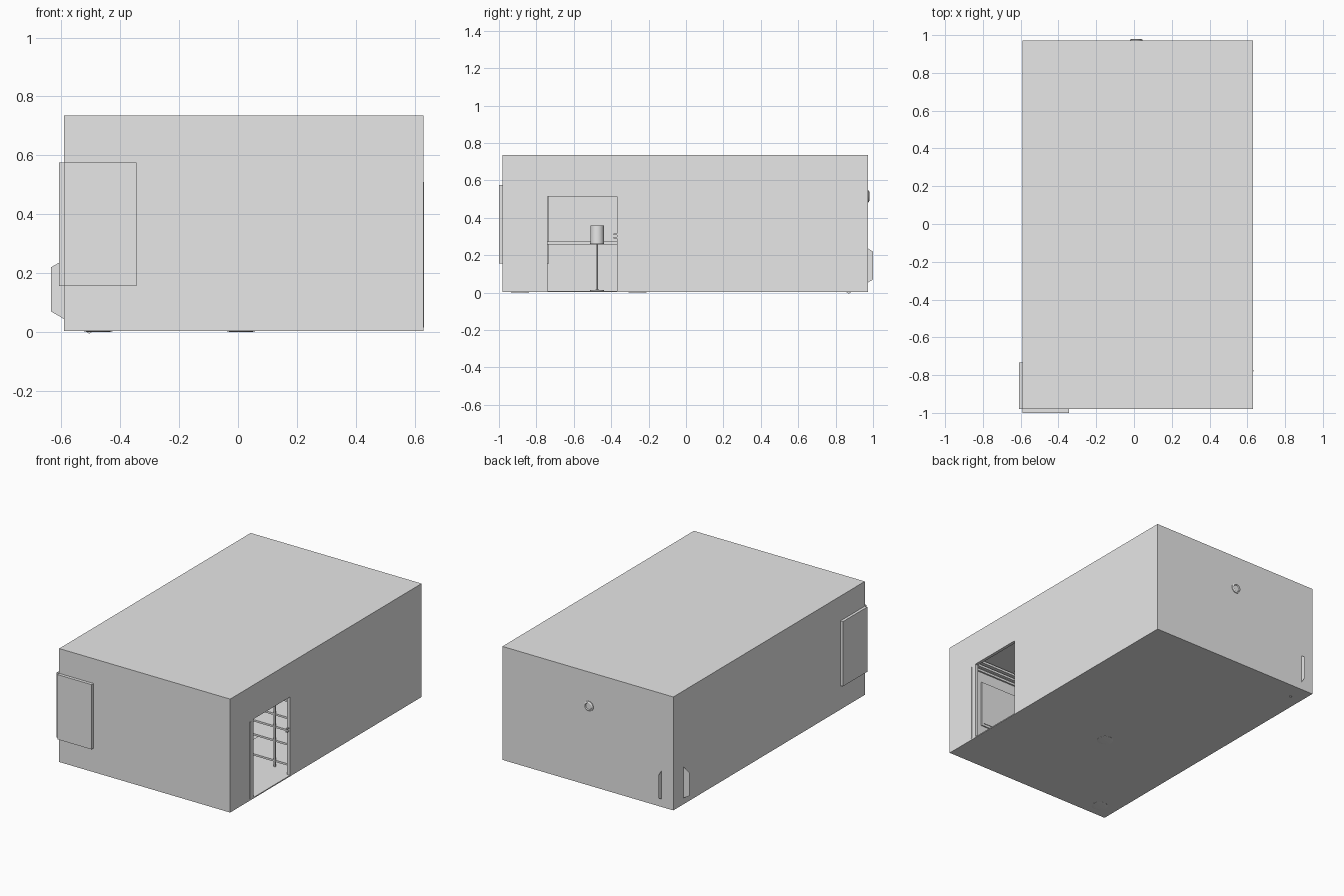
import bpy, bmesh, math
from mathutils import Matrix

old = bpy.data.objects.get("Cube")
if old:
    bpy.data.objects.remove(old, do_unlink=True)

GREY = (0.8, 0.8, 0.8, 1)
mat = bpy.data.materials.new("plain grey")
mat.use_nodes = True
mat.diffuse_color = GREY
mat.node_tree.nodes["Principled BSDF"].inputs["Base Color"].default_value = GREY


def finish(name, bm):
    mesh = bpy.data.meshes.new(name)
    bm.to_mesh(mesh)
    bm.free()
    mesh.materials.append(mat)
    ob = bpy.data.objects.new(name, mesh)
    bpy.context.collection.objects.link(ob)
    return ob


def box(name, x, y, z):
    """Box from (min, max) pairs on each axis."""
    bm = bmesh.new()
    bmesh.ops.create_cube(bm, size=1)
    for v in bm.verts:
        for i, (lo, hi) in enumerate((x, y, z)):
            v.co[i] = lo if v.co[i] < 0 else hi
    return finish(name, bm)


def round_part(name, profile, place, axis="Z"):
    """Lathe (radius, height) points around an axis."""
    bm = bmesh.new()
    verts = [bm.verts.new((r, 0, h)) for r, h in profile]
    edges = [bm.edges.new(p) for p in zip(verts, verts[1:])]
    bmesh.ops.spin(bm, geom=verts + edges, axis=(0, 0, 1), cent=(0, 0, 0),
                   angle=math.tau, steps=24)
    bmesh.ops.remove_doubles(bm, verts=bm.verts, dist=1e-5)
    bmesh.ops.recalc_face_normals(bm, faces=bm.faces)
    if axis == "Y":
        bm.transform(Matrix.Rotation(-math.pi / 2, 4, "X"))
    bm.transform(Matrix.Translation(place))
    ob = finish(name, bm)
    bpy.ops.object.select_all(action="DESELECT")
    ob.select_set(True)
    bpy.context.view_layer.objects.active = ob
    bpy.ops.object.shade_smooth_by_angle(angle=math.radians(35))
    return ob


# Room shell with a hollow inside and an open doorway
X0, X1, Y0, Y1, TOP, T = -0.59, 0.63, -0.98, 0.972, 0.735, 0.02
room = box("room_shell", (X0, X1), (Y0, Y1), (0.003, TOP))
hollow = box("hollow_cutter", (X0 + T, X1 - T), (Y0 + T, Y1 - T), (0.01, TOP - T))
doorway = box("doorway_cutter", (X1 - 0.1, X1 + 0.1), (-0.74, -0.37), (0.01, 0.515))
for cutter in (hollow, doorway):
    cutter.hide_render = True
    mod = room.modifiers.new("cut", "BOOLEAN")
    mod.operation, mod.solver, mod.object = "DIFFERENCE", "EXACT", cutter
    bpy.context.view_layer.objects.active = room
    bpy.ops.object.modifier_apply(modifier=mod.name)
    bpy.data.objects.remove(cutter, do_unlink=True)

# Corner panels through the front and side walls
box("front_panel", (X0, -0.345), (-1.0, -0.95), (0.157, 0.575))
box("side_panel", (-0.608, -0.56), (Y0, -0.732), (0.157, 0.575))

# Door strip and latch
box("door_strip", (X1 - 0.01, X1 + 0.002), (-0.78, -0.772), (0.015, 0.51))
for z in (0.29, 0.308):
    box("door_latch", (0.612, 0.622), (-0.388, -0.37), (z, z + 0.007))

# Crossed leaf sheets and pot in the back corner
PX, PY, PZ, R = -0.505, 0.87, 0.145, 0.15
for name, dx, dy in (("leaf_sheet_across", 1, 0), ("leaf_sheet_along", 0, 1)):
    bm = bmesh.new()
    ring = []
    for i in range(6):
        a = math.radians(30 + 60 * i)
        c = R * math.cos(a)
        ring.append(bm.verts.new((PX + dx * c, PY + dy * c, PZ + R * math.sin(a))))
    bm.faces.new(ring)
    finish(name, bm)
round_part("plant_pot", [(0, 0.01), (0.035, 0.01), (0.05, 0.09), (0, 0.09)], (PX, PY, 0))

# Round wall fitting on the back wall
round_part("wall_fitting", [(0, -0.03), (0.032, -0.03), (0.032, 0.004), (0.024, 0.008),
                            (0.02, 0.003), (0, 0.003)], (0.012, Y1, 0.515), "Y")

# Floor lamp seen from the doorway
LAMP = (-0.1, -0.475, 0)
round_part("lamp_base", [(0, 0.008), (0.037, 0.008), (0.037, 0.014), (0, 0.016)], LAMP)
round_part("lamp_pole", [(0.004, 0.012), (0.004, 0.3)], LAMP)
round_part("lamp_shade", [(0, 0.26), (0.037, 0.26), (0.036, 0.358), (0, 0.358)], LAMP)

# Two pedestals whose domed feet show under the floor
for x, y, h in ((0.01, -0.26, 0.2), (-0.474, -0.888, 0.4)):
    round_part("pedestal", [(0, 0.0025), (0.03, 0.0), (0.048, 0.002), (0.048, 0.014),
                            (0.008, 0.02), (0.008, h), (0.07, h), (0.07, h + 0.015),
                            (0, h + 0.015)], (x, y, 0))

# Long counter against the far side wall
box("counter_top", (-0.56, -0.3), (-0.85, 0.3), (0.258, 0.274))
for x in (-0.54, -0.32):
    for y in (-0.84, 0.28):
        box("counter_leg", (x, x + 0.015), (y, y + 0.015), (0.01, 0.258))

# Open shelf unit just inside the doorway
for z in (0.04, 0.17, 0.26, 0.34, 0.45):
    box("shelf_board", (0.22, 0.6), (-0.32, -0.08), (z, z + 0.012))
for x in (0.22, 0.48, 0.588):
    for y in (-0.325, -0.092):
        box("shelf_post", (x, x + 0.012), (y, y + 0.012), (0.01, 0.47))

# Framed board and ceiling trims on the inside of the front wall
YF = Y0 + T
box("board_frame", (-0.2, 0.4), (YF - 0.005, YF + 0.008), (0.27, 0.57))
box("board_face", (-0.185, 0.385), (YF, YF + 0.012), (0.285, 0.555))
for z, d in ((0.69, 0.03), (0.665, 0.02), (0.64, 0.01)):
    box("ceiling_trim", (X0 + T, X1 - T), (YF - 0.005, YF + d), (z, z + 0.015))
